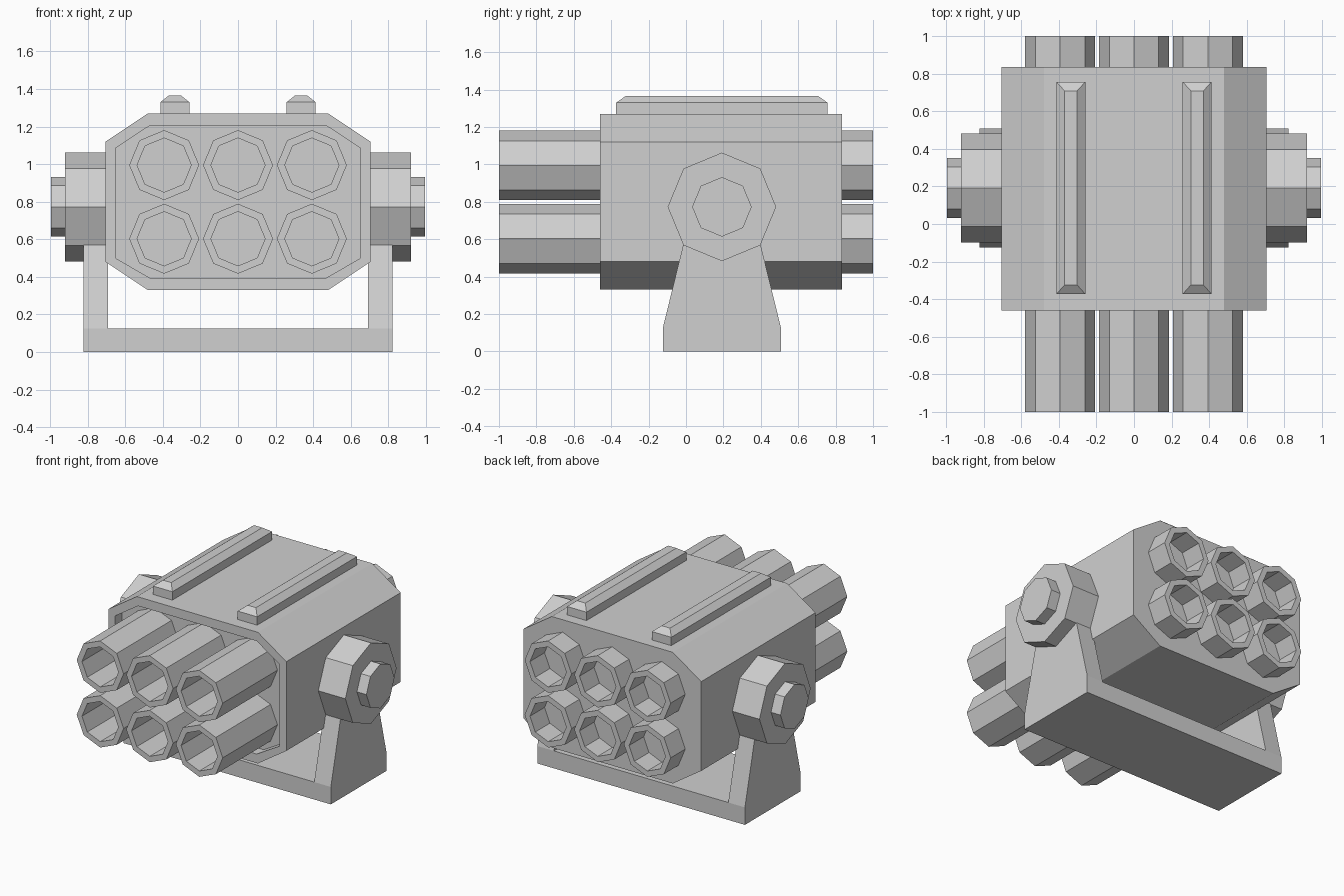
import bpy, bmesh
from math import cos, sin, tau

cube = bpy.data.objects.get("Cube")
if cube:
    bpy.data.objects.remove(cube, do_unlink=True)

metal = bpy.data.materials.new("plain grey metal")
metal.use_nodes = True
GREY = (0.63, 0.63, 0.63, 1)
metal.diffuse_color = GREY
metal.node_tree.nodes["Principled BSDF"].inputs["Base Color"].default_value = GREY


def loft(name, rings):
    """Skin a list of equal-sized point rings and cap both ends."""
    bm = bmesh.new()
    loops = [[bm.verts.new(p) for p in ring] for ring in rings]
    n = len(loops[0])
    for a, b in zip(loops, loops[1:]):
        for i in range(n):
            j = (i + 1) % n
            bm.faces.new((a[i], a[j], b[j], b[i]))
    bm.faces.new(loops[0])
    bm.faces.new(loops[-1])
    bmesh.ops.recalc_face_normals(bm, faces=bm.faces)
    mesh = bpy.data.meshes.new(name)
    bm.to_mesh(mesh)
    bm.free()
    mesh.materials.append(metal)
    obj = bpy.data.objects.new(name, mesh)
    bpy.context.collection.objects.link(obj)
    return obj


def octagon(radius):
    return [(radius * cos(tau * i / 8), radius * sin(tau * i / 8)) for i in range(8)]


def rect(cx, cy, hx, hy, z):
    return [(cx + sx * hx, cy + sy * hy, z)
            for sx, sy in ((-1, -1), (1, -1), (1, 1), (-1, 1))]


def housing_ring(side, cut, low, low_cut, high_cut, high, y):
    half = [(cut, low), (side, low_cut), (side, high_cut), (cut, high)]
    return [(x, y, z) for x, z in half] + [(-x, y, z) for x, z in reversed(half)]


# Housing with a recessed front panel
FRONT, BACK, PANEL = -0.46, 0.835, -0.38
outer = (0.705, 0.48, 0.33, 0.48, 1.12, 1.27)
inner = (0.652, 0.47, 0.395, 0.5, 1.085, 1.205)
loft("housing", [housing_ring(*outer, BACK), housing_ring(*outer, FRONT),
                 housing_ring(*inner, FRONT), housing_ring(*inner, PANEL)])

# Six tubes, bored from both ends
TUBE, BORE = 0.186, 0.144
for row, z in (("lower", 0.603), ("upper", 0.995)):
    for column, x in (("right", -0.393), ("middle", 0), ("left", 0.393)):
        stations = [(BORE, BACK), (BORE, 1), (TUBE, 1),
                    (TUBE, -1), (BORE, -1), (BORE, PANEL)]
        loft(f"{row}_{column}_tube",
             [[(x + u, y, z + v) for u, v in octagon(r)] for r, y in stations])

# Mounting base
PIVOT_Y, PIVOT_Z = 0.192, 0.773
loft("mount_base", [rect(0, PIVOT_Y, 0.823, 0.316, z) for z in (0, 0.125)])

for side, s in (("right", -1), ("left", 1)):
    # Tapered mount arm
    loft(f"{side}_mount_arm", [rect(s * 0.757, PIVOT_Y, 0.066, 0.316, 0.125),
                               rect(s * 0.757, PIVOT_Y, 0.066, 0.207, 0.57)])
    # Pivot drum with a smaller cap
    stations = [(0.29, 0.69), (0.29, 0.92), (0.159, 0.92), (0.159, 0.995)]
    loft(f"{side}_pivot",
         [[(s * x, PIVOT_Y + u, PIVOT_Z + v) for u, v in octagon(r)]
          for r, x in stations])
    # Bevelled roof rail
    cx = s * 0.336
    loft(f"{side}_roof_rail", [rect(cx, PIVOT_Y, 0.077, 0.565, 1.26),
                               rect(cx, PIVOT_Y, 0.077, 0.565, 1.33),
                               rect(cx, PIVOT_Y, 0.033, 0.516, 1.365)])
